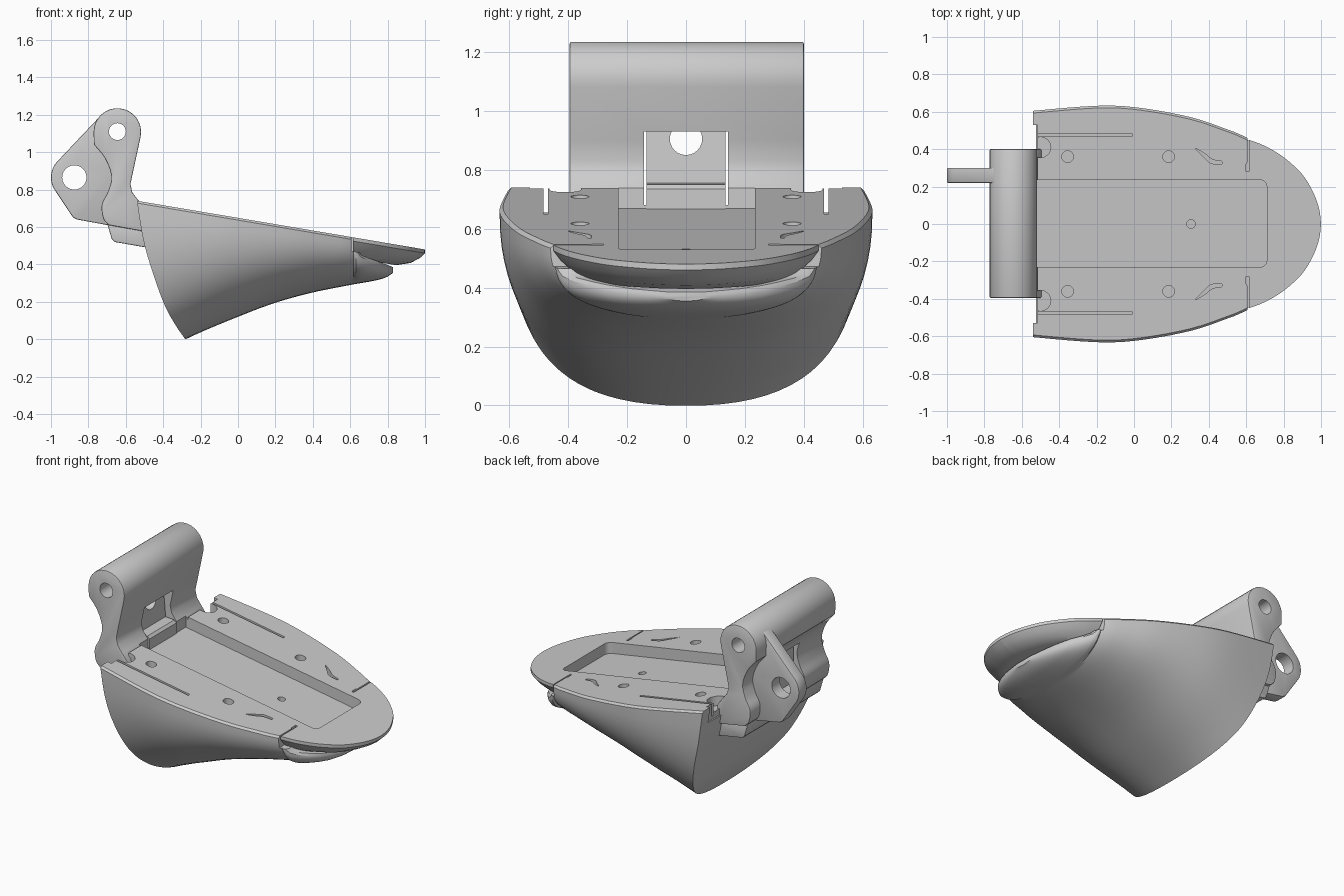
import bpy, bmesh
from math import sin, cos, pi, radians

if "Cube" in bpy.data.objects:
    bpy.data.objects.remove(bpy.data.objects["Cube"])

def top(x):                      # sloping deck plane
    return 0.74 - 0.169 * (x + 0.54)

def curve(p, x):                 # smooth interpolation of a small (x, value) table
    n = len(p)
    i = max(k for k in range(n - 1) if x >= p[k][0] or k == 0)
    def slope(k):
        a, b = p[max(k - 1, 0)], p[min(k + 1, n - 1)]
        return (b[1] - a[1]) / (b[0] - a[0])
    (x0, y0), (x1, y1) = p[i], p[i + 1]
    h = x1 - x0
    t = (x - x0) / h
    return ((2*t**3 - 3*t*t + 1) * y0 + (t**3 - 2*t*t + t) * h * slope(i)
            + (3*t*t - 2*t**3) * y1 + (t**3 - t*t) * h * slope(i + 1))

def spline(p, n=5):              # open Catmull-Rom through 2D points
    out = []
    for i in range(len(p) - 1):
        a, b, c, d = p[max(i-1, 0)], p[i], p[i+1], p[min(i+2, len(p)-1)]
        for k in range(n):
            t = k / n
            out.append(tuple(0.5 * (2*b[j] + (c[j]-a[j])*t + (2*a[j]-5*b[j]+4*c[j]-d[j])*t*t
                             + (3*b[j]-a[j]-3*c[j]+d[j])*t**3) for j in (0, 1)))
    return out + [p[-1]]

def arc(cx, cy, r, a0, a1, n=16):
    return [(cx + r*cos(radians(a0 + (a1-a0)*i/n)), cy + r*sin(radians(a0 + (a1-a0)*i/n)))
            for i in range(n + 1)]

def loft(name, rings):           # closed rings joined in order, both ends capped
    bm = bmesh.new()
    vs = [[bm.verts.new(c) for c in r] for r in rings]
    n = len(vs[0])
    for a, b in zip(vs, vs[1:]):
        for i in range(n):
            j = (i + 1) % n
            bm.faces.new((a[i], a[j], b[j], b[i]))
    bm.faces.new(vs[0])
    bm.faces.new(vs[-1])
    bmesh.ops.recalc_face_normals(bm, faces=bm.faces)
    me = bpy.data.meshes.new(name)
    bm.to_mesh(me)
    bm.free()
    ob = bpy.data.objects.new(name, me)
    bpy.context.collection.objects.link(ob)
    return ob

def side_prism(name, pts, y0, y1):       # xz profile extruded along y
    return loft(name, [[(x, y, z) for x, z in pts] for y in (y0, y1)])

def deck_cut(pts, depth):                # xy outline sunk into the deck
    return loft("cutter", [[(x, y, top(x) + d) for x, y in pts] for d in (-depth, 0.1)])

def rect(x0, x1, y0, y1):
    return [(x0, y0), (x1, y0), (x1, y1), (x0, y1)]

def apply(ob, mod):
    bpy.context.view_layer.objects.active = ob
    bpy.ops.object.modifier_apply(modifier=mod.name)

def cut(ob, cutter):
    m = ob.modifiers.new("cut", 'BOOLEAN')
    m.operation, m.solver, m.object = 'DIFFERENCE', 'EXACT', cutter
    apply(ob, m)
    bpy.data.objects.remove(cutter)

def bevel(ob, w):
    m = ob.modifiers.new("bevel", 'BEVEL')
    m.width, m.segments, m.limit_method, m.angle_limit = w, 2, 'ANGLE', radians(50)
    apply(ob, m)

# Scoop-shaped body
bottom = [(-.6, -.17), (-.28, 0), (0, .12), (.2, .195), (.4, .25), (.6, .29), (.78, .325), (.83, .355)]
width = [(-.6, .6), (-.2, .632), (0, .625), (.3, .572), (.5, .505), (.618, .452), (.74, .33), (.8, .2), (.83, .07)]
lip = [(.63, .49), (.66, .45), (.74, .42), (.83, .385)]
xs = [-.59 + i * .0595 for i in range(21)] + [.618, .63, .645, .66, .7, .74, .77, .8, .815, .825, .83]
rings = []
for x in xs:
    t = top(x) if x < .625 else curve(lip, x)
    b, w, e = curve(bottom, x), curve(width, x), .012
    ring = [(x, w - e, t)]
    for i in range(41):
        a = pi * i / 40
        c, s = cos(a), max(sin(a), 0)
        y = w * abs(c) ** (2 / 2.3) * (1 if c > 0 else -1)
        ring.append((x, y, t - e - (t - e - b) * s ** (2 / 2.3)))
    rings.append(ring + [(x, e - w, t)])
body = loft("scoop_body", rings)
back = spline([(-.55, .85), (-.54, .74), (-.51, .55), (-.47, .4), (-.4, .2), (-.34, .085), (-.275, -.01)])
cut(body, side_prism("cutter", back + [(-.275, -.4), (-1.2, -.4), (-1.2, .85)], -1, 1))
cut(body, deck_cut(rect(-.7, -.515, -.53, .53), .1))

# Overhanging nose plate
edge = spline([(.614, .45), (.7, .417), (.8, .357), (.9, .265), (.96, .165), (.99, .08), (1, 0)])
edge += [(x, -y) for x, y in edge[-2::-1]]
nose = loft("nose_plate", [[(.614 + (x - .614) * k, y * m, top(.614 + (x - .614) * k) - d) for x, y in edge]
                           for k, m, d in ((1, 1, 0), (1, 1, .02), (.93, .95, .05), (.8, .87, .085), (.6, .8, .11))])

# Hinge block with pin hole
profile = arc(-.645, 1.108, .127, -12, 180)
profile += spline([(-.77, 1.04), (-.71, .965), (-.677, .87), (-.695, .79), (-.728, .72), (-.72, .645), (-.69, .61)])
profile += [(-.48, .572), (-.5, .7), (-.535, .745), (-.565, .785), (-.575, .83), (-.56, .9)]
hinge = side_prism("hinge_block", profile, -.395, .4)
bevel(hinge, .006)
cut(hinge, side_prism("cutter", arc(-.645, 1.11, .045, 0, 345, 23), -1, 1))
cut(hinge, side_prism("cutter", [(-.95, .68), (-.45, .68), (-.45, .93), (-.95, .93)], -.143, .143))

# Tongue inside the hinge window, with round notch
tongue = side_prism("window_tongue", [(-.525, .6), (-.525, .735), (-.54, .75), (-.6, .755), (-.615, .93),
                                      (-.66, .93), (-.66, .6)], -.134, .134)
cut(tongue, loft("cutter", [[(x, y, z) for y, z in arc(0, .905, .055, 0, 345, 23)] for x in (-.9, -.4)]))

# Lever arm on the back of the hinge
arm = side_prism("lever_arm", arc(-.875, .865, .125, 135, 208)
                 + [(-.895, .67), (-.88, .65), (-.86, .64), (-.68, .607), (-.66, .9), (-.71, 1.15), (-.735, 1.195)], .22, .30)
bevel(arm, .006)
cut(arm, side_prism("cutter", arc(-.875, .865, .065, 0, 345, 23), 0, 1))

# Stop tab under the hinge
tab = side_prism("stop_tab", [(-.70, .62), (-.675, .535), (-.66, .52), (-.46, .485), (-.46, .6)], -.38, .38)
bevel(tab, .006)

# Deck pocket through body, nose and hinge
r = .035
pocket = arc(.71 - r, .235 - r, r, 90, 0, 6) + arc(.71 - r, -.23 + r, r, 0, -90, 6) + [(-.53, -.23), (-.53, .235)]
for ob in (body, nose, hinge):
    cut(ob, deck_cut(pocket, .07))

# Screw holes, rail slots, corner reliefs, curved slits and nose gaps
cut(body, deck_cut(arc(.305, 0, .023, 0, 345, 23), .16))
for s in (1, -1):
    for x in (-.355, .185):
        cut(body, deck_cut(arc(x, s * .36, .031, 0, 345, 23), .12))
    cut(body, deck_cut(rect(-.7, -.01, s * .468, s * .483), .08))
    cut(body, deck_cut(arc(-.5, s * .41, .055, 0, 345, 23), .06))
    slit = spline([(.33, .405), (.38, .375), (.42, .345), (.47, .335)], 4)
    slit += spline([(.47, .32), (.41, .325), (.37, .362), (.33, .4)], 4)
    cut(body, deck_cut([(x, s * y) for x, y in slit], .05))
    cut(body, deck_cut([(.6, s * .28), (.6, s * .32), (.606, s * .33), (.606, s * .5),
                        (.66, s * .5), (.66, s * .28)], .075))

for ob in bpy.context.scene.objects:
    bpy.ops.object.select_all(action='DESELECT')
    ob.select_set(True)
    bpy.context.view_layer.objects.active = ob
    bpy.ops.object.shade_smooth_by_angle(angle=radians(30))
